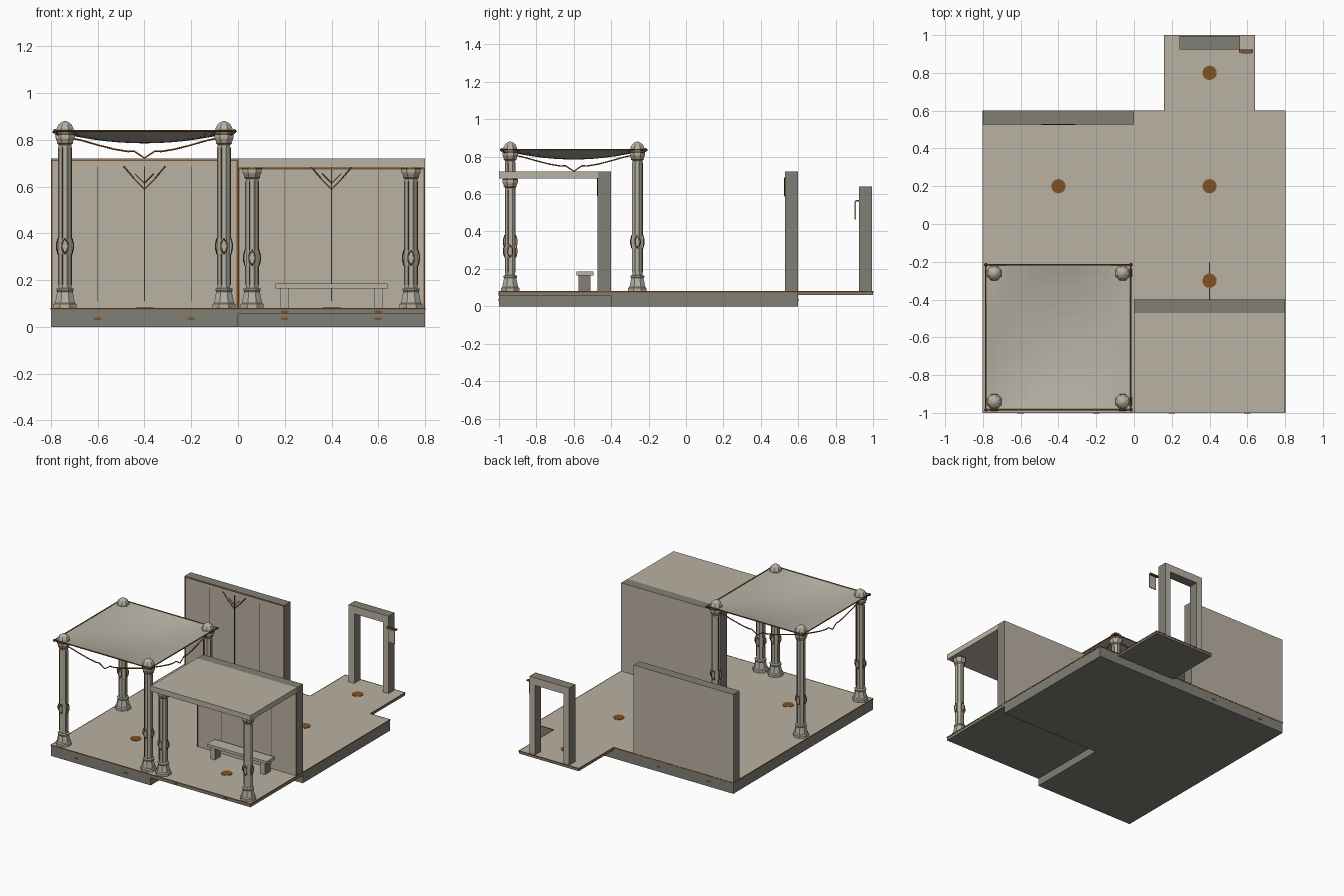
import bpy, bmesh, math
from mathutils import Vector, Matrix

if "Cube" in bpy.data.objects:
    bpy.data.objects.remove(bpy.data.objects["Cube"])


def mat(name, r, g, b):
    m = bpy.data.materials.new(name)
    m.diffuse_color = (r, g, b, 1)
    m.use_nodes = True
    m.node_tree.nodes["Principled BSDF"].inputs["Base Color"].default_value = m.diffuse_color
    return m


BEIGE = mat("beige_stone", 0.49, 0.44, 0.36)
GREY = mat("grey_stone", 0.22, 0.215, 0.18)
BROWN = mat("bronze_brown", 0.22, 0.085, 0.018)
LIGHT = mat("pale_pillar_stone", 0.46, 0.44, 0.37)
DARK = mat("dark_seam", 0.045, 0.032, 0.02)


def finish(bm, name, *mats):
    bmesh.ops.recalc_face_normals(bm, faces=bm.faces)
    me = bpy.data.meshes.new(name)
    bm.to_mesh(me)
    bm.free()
    ob = bpy.data.objects.new(name, me)
    for m in mats:
        me.materials.append(m)
    bpy.context.collection.objects.link(ob)
    return ob


def add_box(bm, x0, x1, y0, y1, z0, z1):
    M = Matrix.Translation(((x0 + x1) / 2, (y0 + y1) / 2, (z0 + z1) / 2)) @ \
        Matrix.Diagonal((x1 - x0, y1 - y0, z1 - z0, 1))
    return bmesh.ops.create_cube(bm, size=1, matrix=M)


def box(name, dims, m, m2=None, rule=None):
    """Box; faces whose normal meets the rule take the second colour."""
    bm = bmesh.new()
    add_box(bm, *dims)
    bmesh.ops.recalc_face_normals(bm, faces=bm.faces)
    if rule:
        for f in bm.faces:
            f.material_index = int(rule(f.normal))
    return finish(bm, name, *([m, m2] if m2 else [m]))


def disc(name, centre, normal, rx, rz, m=BROWN, depth=0.004, n=12):
    """Thin elliptical plate facing along normal."""
    bm = bmesh.new()
    bmesh.ops.create_cone(bm, cap_ends=True, segments=n, radius1=1, radius2=1, depth=depth,
                          matrix=Matrix.Diagonal((rx, rz, 1, 1)))
    q = Vector(normal).to_track_quat('Z', 'Y').to_matrix().to_4x4()
    bm.transform(Matrix.Translation(centre) @ q)
    return finish(bm, name, m)


def tube(name, pts, r=0.003, m=BROWN, sides=2):
    cu = bpy.data.curves.new(name, 'CURVE')
    cu.dimensions = '3D'
    cu.bevel_depth = r
    cu.bevel_resolution = sides - 1
    cu.use_fill_caps = True
    s = cu.splines.new('POLY')
    s.points.add(len(pts) - 1)
    for p, c in zip(s.points, pts):
        p.co = (*c, 1)
    ob = bpy.data.objects.new(name, cu)
    cu.materials.append(m)
    bpy.context.collection.objects.link(ob)
    return ob


# floor blocks: beige top, grey sides
up = lambda n: n.z > 0.5
FLOORS = [("floor_left_front", -0.8, 0, -1, -0.4, 0), ("floor_main", -0.8, 0.8, -0.4, 0.6, 0),
          ("floor_porch", 0, 0.8, -1, -0.4, 0.055), ("floor_door_landing", 0.16, 0.64, 0.6, 1, 0.06)]
for n, x0, x1, y0, y1, z0 in FLOORS:
    box(n, (x0, x1, y0, y1, z0, 0.08), GREY, BEIGE, up)

# bronze edging around the floor outline
outline = [(-.8, -1), (.8, -1), (.8, .6), (.64, .6), (.64, 1), (.16, 1), (.16, .6), (-.8, .6)]
bm = bmesh.new()
for (ax, ay), (bx, by) in zip(outline, outline[1:] + outline[:1]):
    e = 0.0015
    add_box(bm, min(ax, bx) - e, max(ax, bx) + e, min(ay, by) - e, max(ay, by) + e, 0.074, 0.0812)
finish(bm, "floor_edging", BROWN)

# floor medallions and side studs
for x, y in [(-.4, .2), (.4, .2), (.4, .8), (.4, -.3), (-.4, -.6), (.4, -.7)]:
    disc("floor_medallion", (x, y, 0.0805), (0, 0, 1), 0.038, 0.038, n=16)
for x, y, z in [(-.6, -1, .035), (-.2, -1, .035), (.2, -1, .064), (.6, -1, .064),
                (.2, -.4, .035), (.6, -.4, .035), (-.6, .6, .035), (-.2, .6, .035)]:
    disc("base_stud", (x, y, z), (0, -1, 0), 0.018, 0.006)
box("floor_seam", (0.398, 0.402, -0.4, -0.2, 0.079, 0.081), DARK)

# walls: beige broad faces, grey ends and tops, with line decoration on the front
broad = lambda n: abs(n.y) > 0.5
for n, xc, y0, line in [("back_wall", -0.4, 0.53, DARK), ("porch_wall", 0.4, -0.47, BROWN)]:
    box(n, (xc - .4, xc + .4, y0, y0 + .07, 0.08, 0.72), GREY, BEIGE, broad)
    f = y0 - 0.002
    top = 0.68 if n == "porch_wall" else 0.716
    for s in (-1, 1):
        box(n + "_line", (xc + s * .2 - .0015, xc + s * .2 + .0015, f, y0, .11, .685), line)
        box(n + "_side_trim", (xc + s * .396 - .003, xc + s * .396 + .003, f, y0, .08, top), BROWN)
        tube(n + "_chevron", [(xc, f, .59), (xc + s * .045, f, .635), (xc + s * .09, f, .688)], .003)
        tube(n + "_inner_chevron", [(xc, f, .615), (xc + s * .04, f, .655)], .002)
    box(n + "_top_trim", (xc - .4, xc + .4, f, y0, top - .006, top), BROWN)
    box(n + "_centre_line", (xc - .003, xc + .003, f, y0, .11, .685), DARK)

# porch roof and bench
box("porch_roof", (0, 0.8, -1, -0.47, 0.682, 0.72), BEIGE)
box("bench_seat", (0.16, 0.64, -0.585, -0.495, 0.165, 0.185), BEIGE)
for x in (0.2, 0.6):
    box("bench_leg", (x - .018, x + .018, -0.575, -0.51, 0.08, 0.166), GREY, BEIGE, broad)

# doorway
for x in (0.24, 0.515):
    box("door_post", (x, x + .045, 0.925, 0.995, 0.08, 0.59), GREY, BEIGE, broad)
box("door_lintel", (0.24, 0.56, 0.925, 0.995, 0.585, 0.64), GREY, BEIGE, broad)
# hanging sign on a bracket
box("sign_bracket", (0.555, 0.63, 0.907, 0.925, 0.559, 0.569), BROWN)
box("sign_plate", (0.57, 0.625, 0.902, 0.908, 0.465, 0.56), LIGHT)


def lathe(name, prof, x, y, m, n=8):
    """Revolve (radius, z) points into an n-sided solid with flats facing the axes."""
    bm = bmesh.new()
    rings = []
    for r, z in prof:
        rings.append([bm.verts.new((x + r * math.cos((i + .5) * 2 * math.pi / n),
                                    y + r * math.sin((i + .5) * 2 * math.pi / n), z)) for i in range(n)])
    for a, b in zip(rings, rings[1:]):
        for i in range(n):
            bm.faces.new((a[i], a[(i + 1) % n], b[(i + 1) % n], b[i]))
    bm.faces.new(rings[0])
    bm.faces.new(rings[-1])
    return finish(bm, name, m)


def pillar(name, x, y, top, orn, dome):
    """Octagonal pillar: flared foot, shaft, capital, optional domed cap."""
    lathe(name + "_foot", [(.053, .08), (.053, .097), (.046, .103), (.036, .15), (.04, .155),
                           (.04, .163), (.032, .167)], x, y, LIGHT)
    lathe(name + "_shaft", [(.029, .16), (.029, top - .04)], x, y, LIGHT)
    lathe(name + "_capital", [(.029, top - .05), (.036, top - .044), (.036, top - .036), (.041, top - .028),
                              (.044, top - .02), (.044, top - .008), (.038, top)], x, y, LIGHT)
    lathe(name + "_capital_band", [(.0455, top - .008), (.0455, top - .002)], x, y, BROWN)
    lathe(name + "_neck_band", [(.0375, top - .043), (.0375, top - .039)], x, y, BROWN)
    if dome:
        lathe(name + "_dome", [(.038, top), (.042, top + .008), (.039, top + .022), (.03, top + .038),
                               (.016, top + .048), (.005, top + .052)], x, y, LIGHT)
    # lozenge ornaments and stems on four sides
    for k in range(4):
        d = Vector((math.cos(k * math.pi / 2), math.sin(k * math.pi / 2), 0))
        t = Vector((-d.y, d.x, 0))
        c = Vector((x, y, orn)) + d * .03
        pts = [c + t * a + d * o + Vector((0, 0, h)) for a, h, o in
               [(0, -.034, 0), (.013, -.012, .006), (.013, .012, .006), (0, .034, 0),
                (-.013, .012, .006), (-.013, -.012, .006), (0, -.034, 0)]]
        tube(name + "_lozenge", pts, .0025)
        disc(name + "_lozenge_core", c + d * .002, d, .011, .026, LIGHT, .006, 8)
        for z0, z1 in ((.18, orn - .034), (orn + .034, top - .06)):
            p, q = c.copy(), c.copy()
            p.z, q.z = z0, z1
            for s in (-1, 1):
                tube(name + "_stem", [p + t * s * .0115 - d * .003, q + t * s * .0115 - d * .003],
                     .0022, LIGHT if s > 0 else BROWN)


for x in (-.74, -.06):
    for y in (-.94, -.26):
        pillar("canopy_pillar", x, y, 0.828, 0.345, True)
for x in (.06, .74):
    pillar("porch_pillar", x, -.94, 0.682, 0.295, False)

# sagging cloth canopy
bm = bmesh.new()
bmesh.ops.create_grid(bm, x_segments=14, y_segments=14, size=1)
for v in bm.verts:
    u, w = v.co.x, v.co.y
    v.co = (-.4 + u * .385, -.6 + w * .383, .838 - .05 * (1 - u * u) * (1 - w * w))
cloth = finish(bm, "canopy_cloth", LIGHT)
sol = cloth.modifiers.new("thickness", 'SOLIDIFY')
sol.thickness = 0.003

# canopy rods, corner knobs and hanging swags on all four sides
C = Vector((-.4, -.6, 0))
for k in range(4):
    R = Matrix.Rotation(k * math.pi / 2, 3, 'Z')
    P = lambda a, b, z: C + R @ Vector((a, b, 0)) + Vector((0, 0, z))
    tube("canopy_edge_rod", [P(-.39, -.384, .838), P(.39, -.384, .838)], .004)
    bm = bmesh.new()
    bmesh.ops.create_icosphere(bm, subdivisions=1, radius=.011,
                               matrix=Matrix.Translation(P(-.384, -.384, .836)))
    finish(bm, "canopy_knob", BROWN)
    tube("canopy_corner_strut", [P(-.384, -.384, .836), P(-.345, -.345, .8)], .004)
    half = [(-.335, .812), (-.27, .798), (-.2, .778), (-.13, .76), (-.07, .75), (-.045, .752)]
    pts = half + [(0, .722)] + [(-a, z) for a, z in reversed(half)]
    tube("canopy_swag", [P(a, -.355, z) for a, z in pts], .004)
